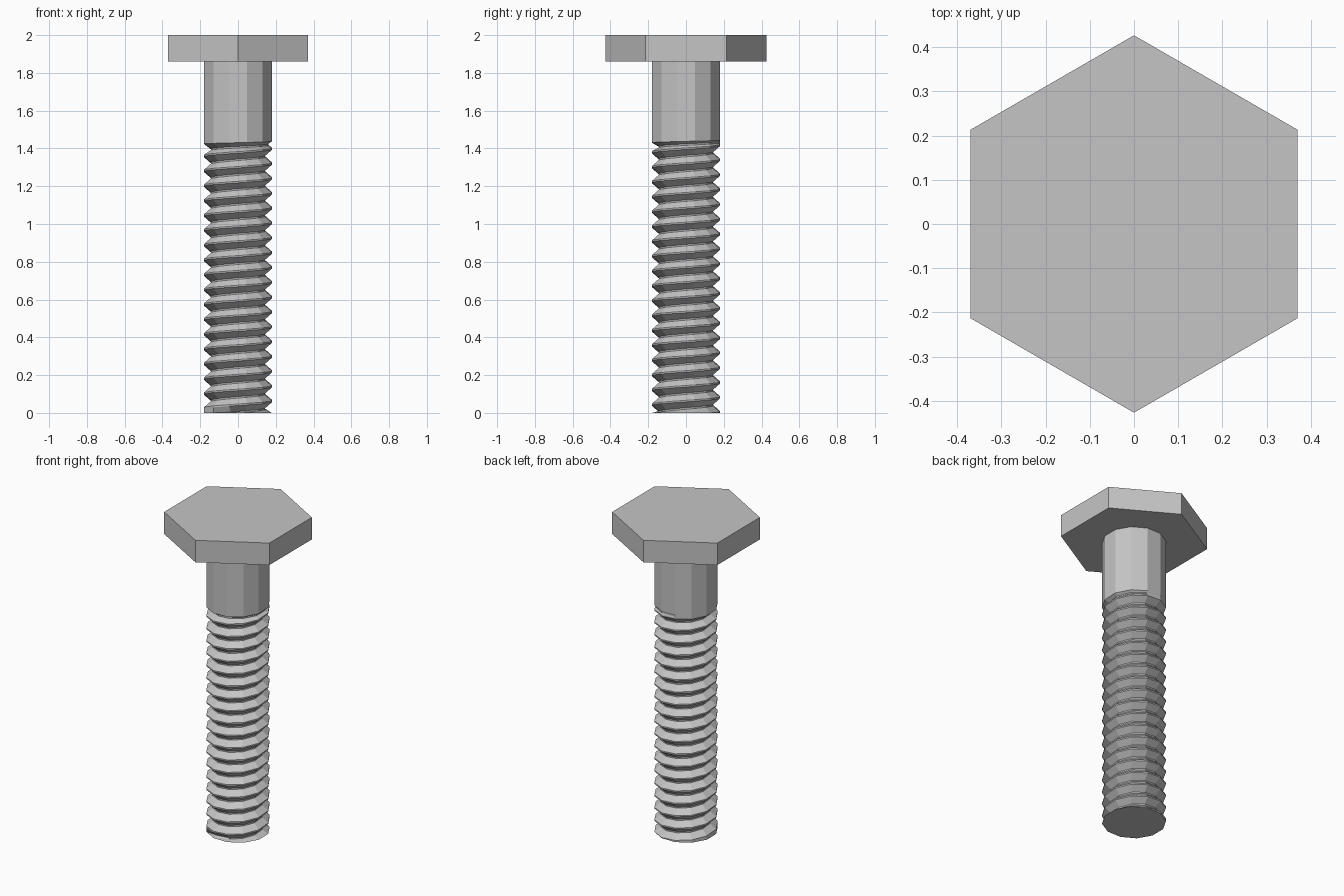
import bpy, bmesh
from math import sin, cos, radians, tau

cube = bpy.data.objects.get("Cube")
if cube:
    bpy.data.objects.remove(cube)

steel = bpy.data.materials.new("grey_steel")
steel.use_nodes = True
colour = (0.56, 0.56, 0.56, 1)
steel.diffuse_color = colour
steel.node_tree.nodes["Principled BSDF"].inputs["Base Color"].default_value = colour

SIDES = 12
SEAM = radians(105)      # angle where the helix starts and ends
R = 0.185                # shank and crest radius
DEPTH = 0.037            # groove depth
PITCH = 0.0786
TURNS = 18
START = 0.007
FLAT = 0.004             # half width of crest and root flats
HEAD_LOW, HEAD_TOP, HEAD_R = 1.86, 2.0, 0.427


def finish(bm, name):
    bmesh.ops.remove_doubles(bm, verts=bm.verts, dist=0.0003)
    bmesh.ops.recalc_face_normals(bm, faces=bm.faces)
    mesh = bpy.data.meshes.new(name)
    bm.to_mesh(mesh)
    bm.free()
    mesh.materials.append(steel)
    obj = bpy.data.objects.new(name, mesh)
    bpy.context.scene.collection.objects.link(obj)
    return obj


def column(t):
    """Radius and height of each row, at fraction t of one helix turn."""
    edge = START + PITCH * TURNS - FLAT + 0.028 * t
    rows = [(R, 0)]
    for i in range(-1, TURNS):
        crest = START + PITCH * (i + t)
        root, depth = crest + PITCH / 2, DEPTH
        if i == TURNS - 1:               # groove runs out into the shank
            root = (crest + edge + FLAT) / 2
            depth *= min(1, 2 * (1 - t))
        root_half = min(FLAT, (edge - crest) / 6)
        rows += [(R, crest - FLAT), (R, crest + FLAT),
                 (R - depth, root - root_half), (R - depth, root + root_half)]
    rows += [(R, edge), (R, HEAD_LOW + 0.01)]
    return [(r, z) if z > 0 else (R, 0) for r, z in rows]


# Threaded shank: one profile column per side, rising by one pitch per turn
bm = bmesh.new()
columns = []
for j in range(SIDES + 1):
    a = SEAM + tau * j / SIDES
    columns.append([bm.verts.new((r * cos(a), r * sin(a), z))
                    for r, z in column(j / SIDES)])
for left, right in zip(columns, columns[1:]):
    for k in range(len(left) - 1):
        bm.faces.new((left[k], right[k], right[k + 1], left[k + 1]))
bm.faces.new([c[0] for c in reversed(columns[:-1])])
finish(bm, "threaded_shank")

# Hexagonal head
bm = bmesh.new()
ring = [bm.verts.new((HEAD_R * cos(radians(90 + 60 * k)),
                      HEAD_R * sin(radians(90 + 60 * k)), HEAD_LOW)) for k in range(6)]
base = bm.faces.new(ring)
top = bmesh.ops.extrude_face_region(bm, geom=[base], use_keep_orig=True)["geom"]
bmesh.ops.translate(bm, vec=(0, 0, HEAD_TOP - HEAD_LOW),
                    verts=[g for g in top if isinstance(g, bmesh.types.BMVert)])
finish(bm, "hex_head")
